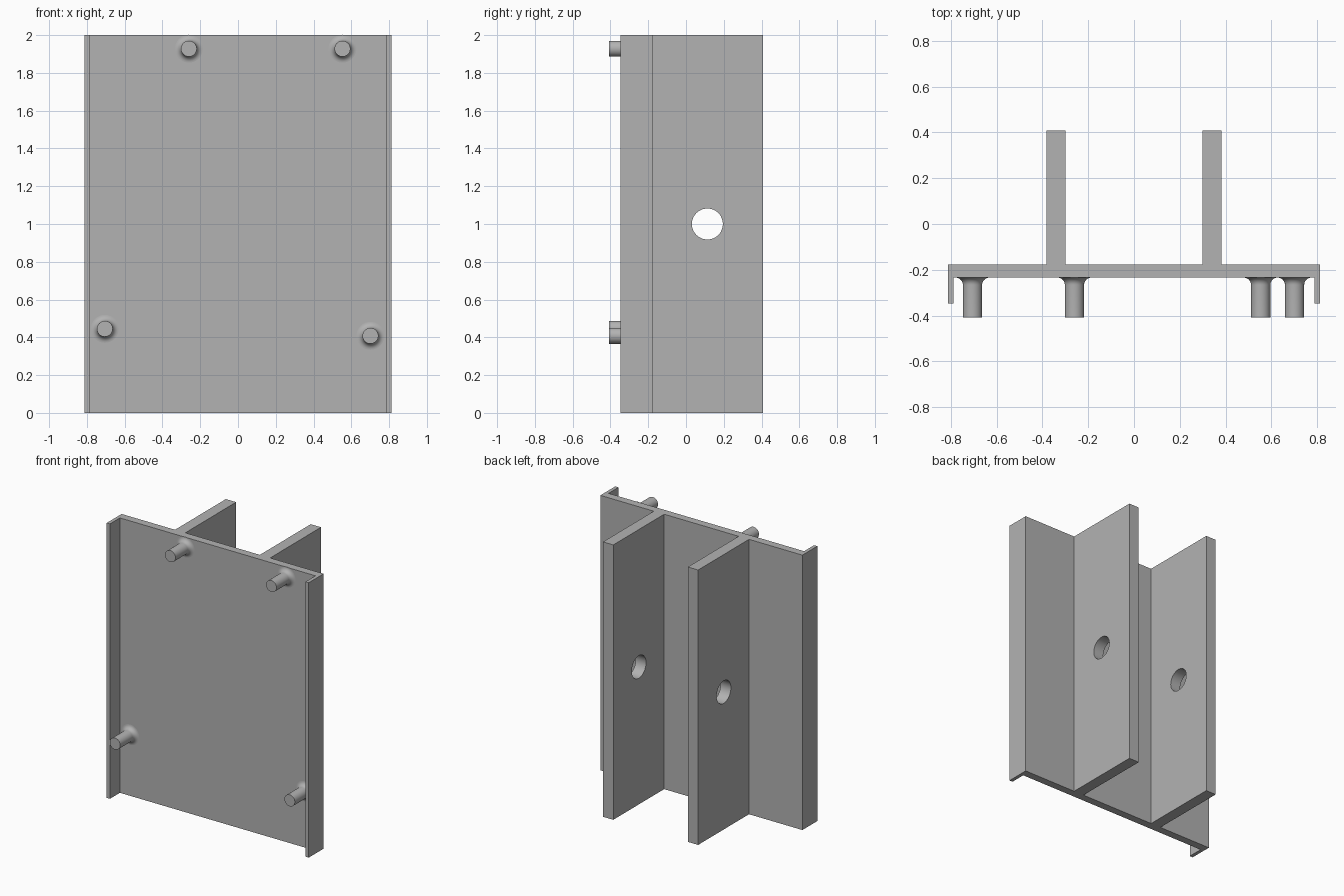
import bpy
import bmesh
from math import pi, sin, cos, radians
from mathutils import Matrix, Vector

cube = bpy.data.objects.get("Cube")
if cube:
    bpy.data.objects.remove(cube, do_unlink=True)

grey = bpy.data.materials.new("plain grey")
grey.use_nodes = True
grey.diffuse_color = (0.448, 0.448, 0.448, 1)
grey.node_tree.nodes["Principled BSDF"].inputs["Base Color"].default_value = grey.diffuse_color


def finish(name, bm, smooth=False):
    bmesh.ops.recalc_face_normals(bm, faces=bm.faces)
    mesh = bpy.data.meshes.new(name)
    bm.to_mesh(mesh)
    bm.free()
    mesh.materials.append(grey)
    obj = bpy.data.objects.new(name, mesh)
    bpy.context.collection.objects.link(obj)
    if smooth:
        bpy.ops.object.select_all(action="DESELECT")
        obj.select_set(True)
        bpy.context.view_layer.objects.active = obj
        bpy.ops.object.shade_smooth_by_angle(angle=radians(35))
    return obj


HEIGHT = 2.0
PLATE_FRONT, PLATE_BACK = -0.234, -0.177
LIP_FRONT, FIN_BACK, STUD_TIP = -0.348, 0.4075, -0.4075
HALF_WIDTH, LIP_INNER = 0.813, 0.787
FIN_INNER, FIN_OUTER = 0.3, 0.383

# Channel panel with two rear fins: half outline, mirrored, then extruded upward
half = [(LIP_INNER, PLATE_FRONT), (LIP_INNER, LIP_FRONT), (HALF_WIDTH, LIP_FRONT),
        (HALF_WIDTH, PLATE_BACK), (FIN_OUTER, PLATE_BACK), (FIN_OUTER, FIN_BACK),
        (FIN_INNER, FIN_BACK), (FIN_INNER, PLATE_BACK)]
outline = half + [(-x, y) for x, y in reversed(half)]
bm = bmesh.new()
base = bm.faces.new([bm.verts.new((x, y, 0)) for x, y in outline])
top = bmesh.ops.extrude_face_region(bm, geom=[base])["geom"]
bmesh.ops.translate(bm, vec=(0, 0, HEIGHT),
                    verts=[v for v in top if isinstance(v, bmesh.types.BMVert)])
panel = finish("finned_panel", bm)

# Round hole through both fins
bm = bmesh.new()
bmesh.ops.create_cone(bm, cap_ends=True, segments=48, radius1=0.082, radius2=0.082, depth=1.2,
                      matrix=Matrix.Translation((0, 0.113, 1)) @ Matrix.Rotation(pi / 2, 4, "Y"))
cutter = finish("fin_hole_cutter", bm)
cutter.hide_render = True
cutter.hide_set(True)
cut = panel.modifiers.new("fin holes", "BOOLEAN")
cut.operation = "DIFFERENCE"
cut.solver = "EXACT"
cut.object = cutter
bpy.context.view_layer.objects.active = panel
bpy.ops.object.modifier_apply(modifier=cut.name)
bpy.data.objects.remove(cutter, do_unlink=True)
panel.select_set(True)
bpy.ops.object.shade_smooth_by_angle(angle=radians(30))


# Studs: a lathed shaft with a filleted foot
def stud(name, x, z, radius=0.042, fillet=0.032, steps=8):
    profile = [(0, STUD_TIP), (radius, STUD_TIP)]
    for i in range(steps + 1):
        a = pi / 2 * i / steps
        profile.append((radius + fillet * (1 - cos(a)), PLATE_FRONT - fillet * (1 - sin(a))))
    bm = bmesh.new()
    verts = [bm.verts.new((r, y, 0)) for r, y in profile]
    edges = [bm.edges.new(pair) for pair in zip(verts, verts[1:])]
    bmesh.ops.spin(bm, geom=verts + edges, cent=(0, 0, 0), axis=(0, 1, 0),
                   angle=2 * pi, steps=40, use_duplicate=False)
    bmesh.ops.remove_doubles(bm, verts=bm.verts, dist=0.0001)
    bmesh.ops.holes_fill(bm, edges=[e for e in bm.edges if e.is_boundary], sides=0)
    bmesh.ops.translate(bm, vec=Vector((x, 0, z)), verts=bm.verts)
    finish(name, bm, smooth=True)


stud("upper_right_stud", -0.26, 1.928)
stud("upper_left_stud", 0.553, 1.928)
stud("lower_right_stud", -0.705, 0.445)
stud("lower_left_stud", 0.701, 0.408)
